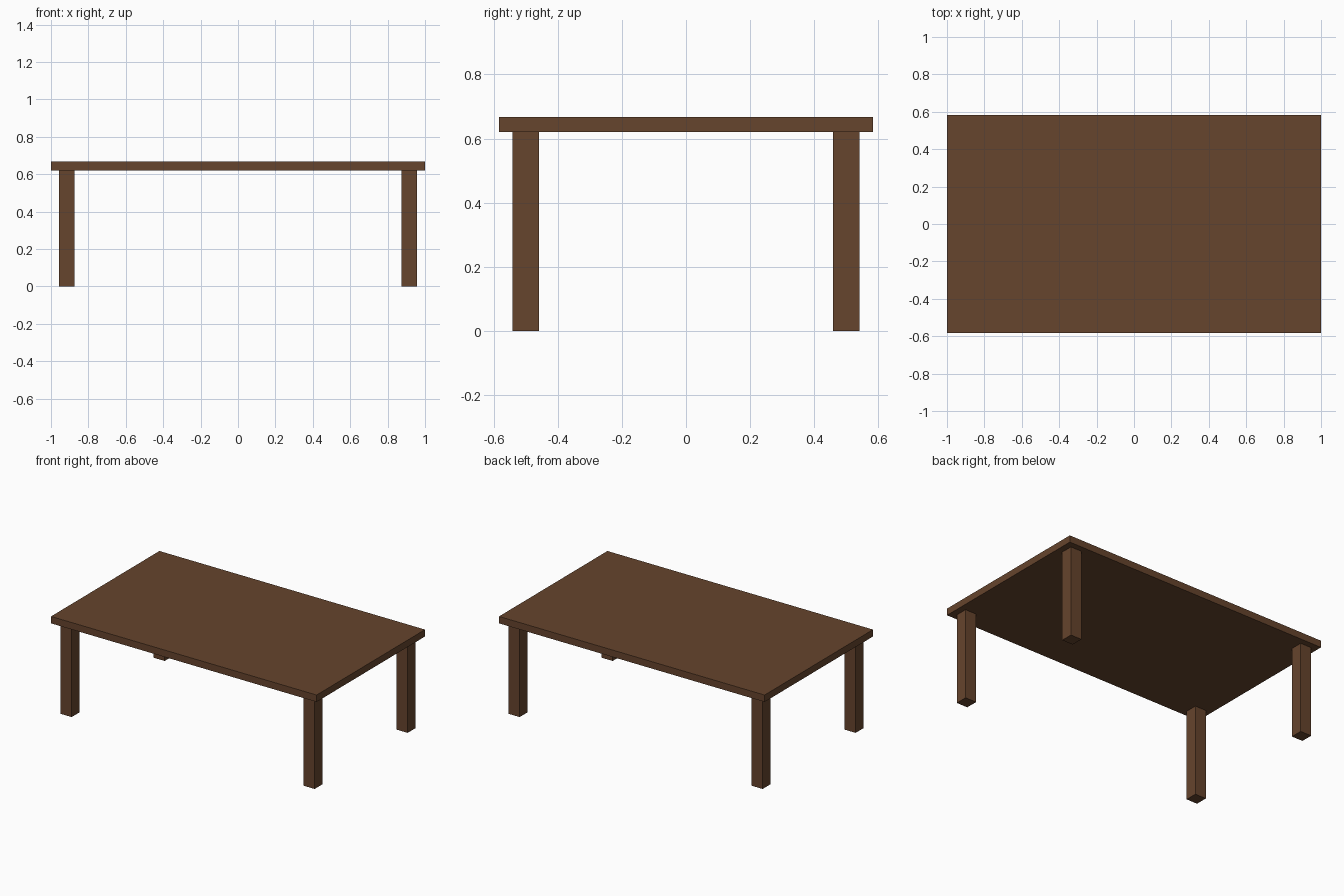
import bpy

if "Cube" in bpy.data.objects:
    bpy.data.objects.remove(bpy.data.objects["Cube"])

wood = bpy.data.materials.new("dark brown wood")
wood.diffuse_color = (0.133, 0.058, 0.026, 1.0)
wood.use_nodes = True
wood.node_tree.nodes["Principled BSDF"].inputs["Base Color"].default_value = wood.diffuse_color


def box(name, lo, hi):
    """Axis-aligned box between two corners."""
    bpy.ops.mesh.primitive_cube_add(size=1)
    ob = bpy.context.object
    ob.name = name
    for v in ob.data.vertices:
        v.co = [a + (b - a) * (c + 0.5) for a, b, c in zip(lo, hi, v.co)]
    ob.data.materials.append(wood)
    return ob


TOP_Z, UNDER_Z = 0.667, 0.62
LEG = 0.0415  # half leg width

# Table top
box("table_top", (-1, -0.583, UNDER_Z), (1, 0.583, TOP_Z))

# Four square legs
for side, x in (("left", -0.915), ("right", 0.915)):
    for end, y in (("front", -0.5), ("back", 0.5)):
        box(f"{end}_{side}_leg", (x - LEG, y - LEG, 0), (x + LEG, y + LEG, UNDER_Z))
